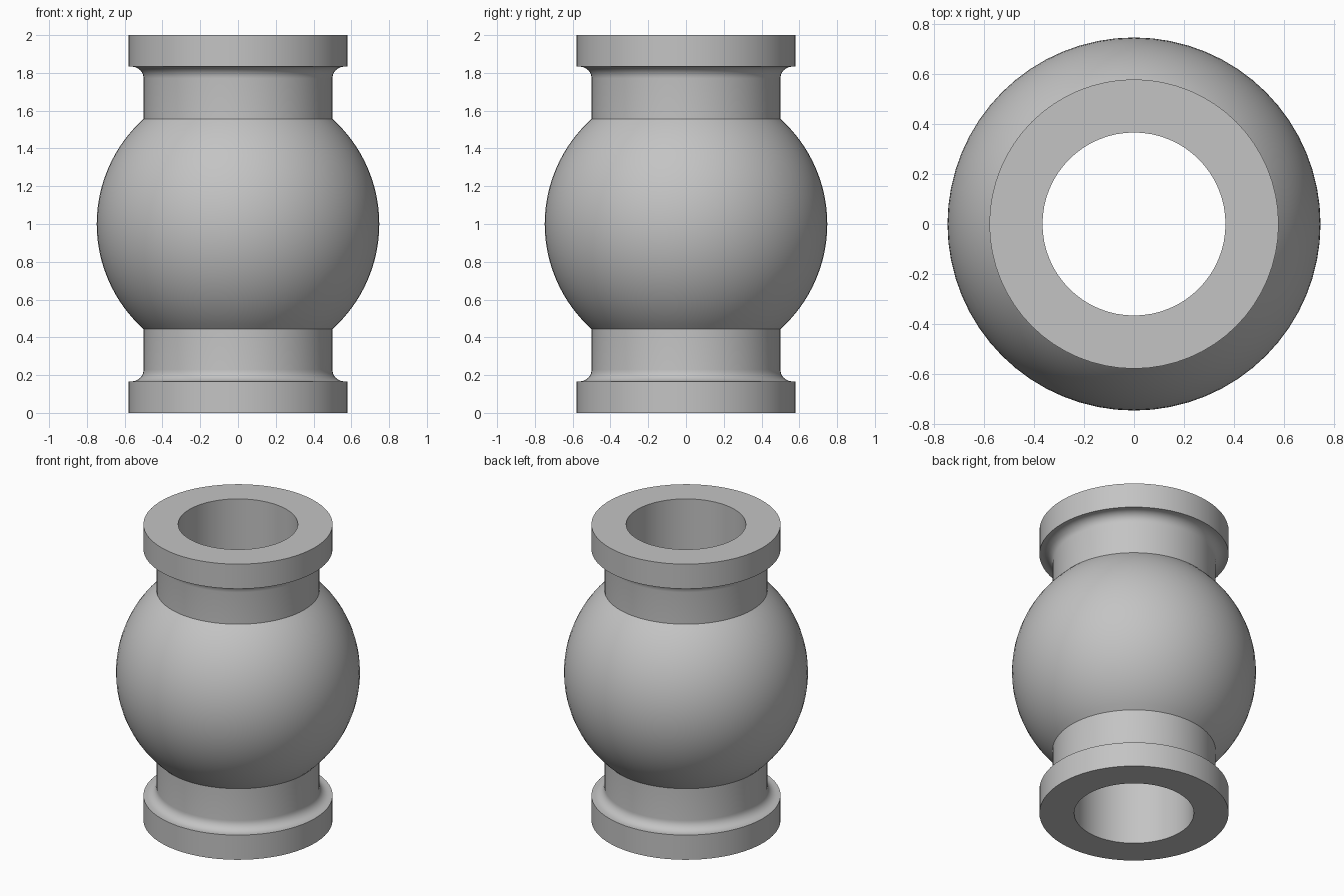
import bpy
import bmesh
from math import sin, cos, pi, sqrt, radians, atan2

cube = bpy.data.objects.get("Cube")
if cube:
    bpy.data.objects.remove(cube, do_unlink=True)

SEGMENTS = 64
BORE, NECK, FLANGE, BALL = 0.367, 0.5, 0.58, 0.748
FLANGE_H, FILLET = 0.167, 0.062

# Plain grey material
grey = bpy.data.materials.new("plain_grey")
grey.use_nodes = True
colour = (0.55, 0.55, 0.55, 1)
grey.diffuse_color = colour
grey.node_tree.nodes["Principled BSDF"].inputs["Base Color"].default_value = colour

# Lower half profile: bore rim, flange, fillet into the neck
lower = [(BORE, 0), (FLANGE, 0), (FLANGE, FLANGE_H)]
for i in range(9):
    a = pi / 2 * i / 8
    lower.append((NECK + FILLET * (1 - sin(a)), FLANGE_H + FILLET * (1 - cos(a))))

# Spherical body between the two necks
half = sqrt(BALL ** 2 - NECK ** 2)
limit = atan2(half, NECK)
ball = []
for i in range(33):
    a = limit * (i / 16 - 1)
    ball.append((BALL * cos(a), 1 + BALL * sin(a)))

# Upper half mirrors the lower one
upper = [(r, 2 - z) for r, z in reversed(lower)]
profile = lower + ball + upper

# Revolve the closed profile; the last strip forms the straight bore
bm = bmesh.new()
rings = []
for r, z in profile:
    rings.append([bm.verts.new((r * cos(2 * pi * s / SEGMENTS),
                                r * sin(2 * pi * s / SEGMENTS), z))
                  for s in range(SEGMENTS)])
for k, ring in enumerate(rings):
    following = rings[(k + 1) % len(rings)]
    for s in range(SEGMENTS):
        t = (s + 1) % SEGMENTS
        bm.faces.new((ring[s], ring[t], following[t], following[s]))
bmesh.ops.recalc_face_normals(bm, faces=bm.faces)

mesh = bpy.data.meshes.new("ball_spacer")
bm.to_mesh(mesh)
bm.free()
mesh.materials.append(grey)
spacer = bpy.data.objects.new("ball_spacer", mesh)
bpy.context.collection.objects.link(spacer)

# Smooth curves with crisp rims
bpy.ops.object.select_all(action="DESELECT")
spacer.select_set(True)
bpy.context.view_layer.objects.active = spacer
bpy.ops.object.shade_smooth_by_angle(angle=radians(30))
